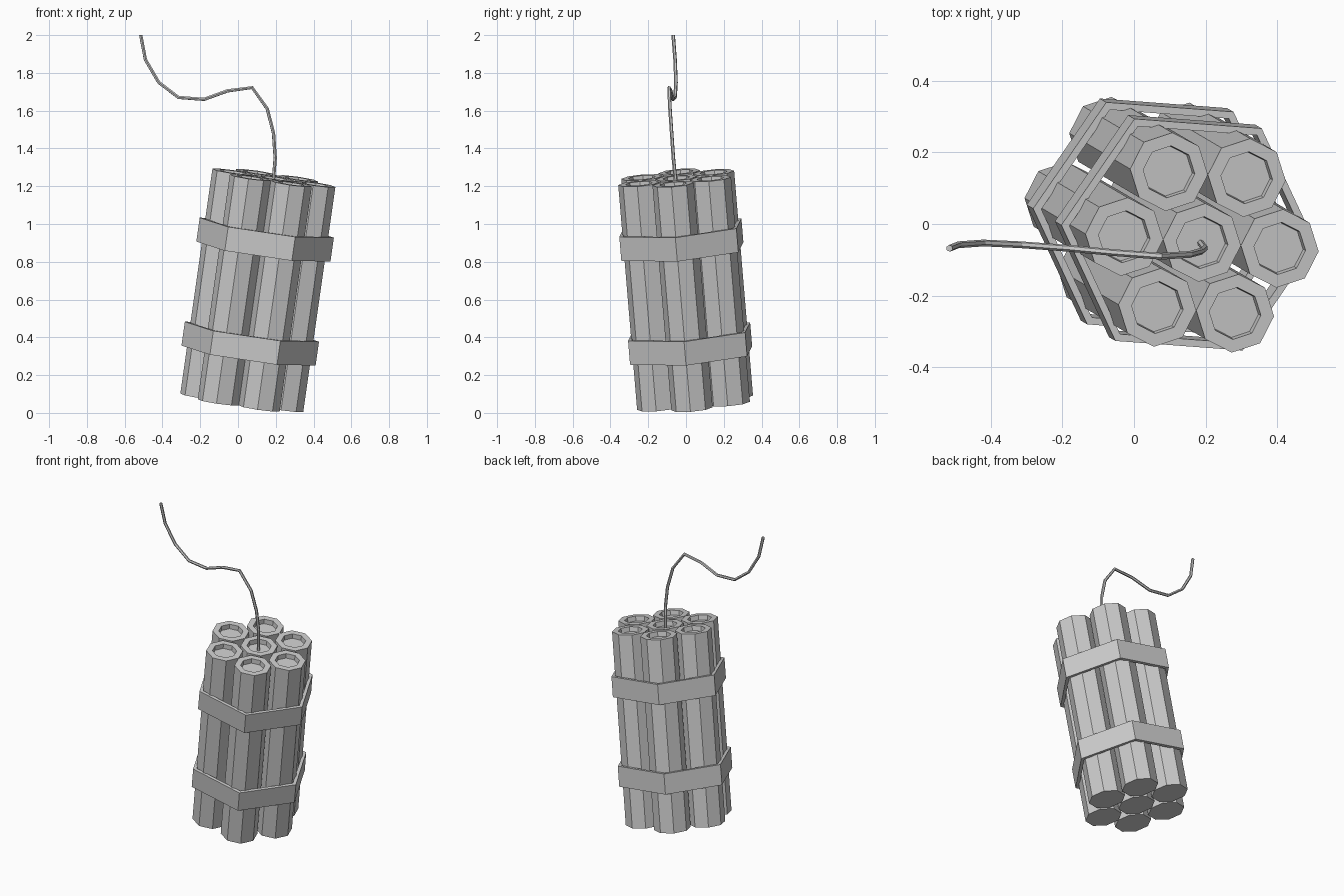
import bpy, bmesh
from math import cos, sin, radians, pi
from mathutils import Vector, Matrix

if "Cube" in bpy.data.objects:
    bpy.data.objects.remove(bpy.data.objects["Cube"])

# Leaning frame shared by the sticks and bands
axis = Vector((0.17, -0.10, 1.19))
LENGTH = axis.length
frame = (Matrix.Translation((0.02, 0.048, 0.054))
         @ Vector((0, 0, 1)).rotation_difference(axis).to_matrix().to_4x4()
         @ Matrix.Rotation(radians(-4.6), 4, 'Z'))


def lathe(name, profile, sides, centre=(0, 0), closed=False):
    """Sweep (radius, height) points round the local z axis with flat sides."""
    bm = bmesh.new()
    rings = [[bm.verts.new((centre[0] + r * cos(2 * pi * i / sides),
                            centre[1] + r * sin(2 * pi * i / sides), z))
              for i in range(sides)] for r, z in profile]
    pairs = list(zip(rings, rings[1:]))
    if closed:
        pairs.append((rings[-1], rings[0]))
    else:
        bm.faces.new(rings[0])
        bm.faces.new(rings[-1])
    for a, b in pairs:
        for i in range(sides):
            j = (i + 1) % sides
            bm.faces.new((a[i], a[j], b[j], b[i]))
    bmesh.ops.recalc_face_normals(bm, faces=bm.faces)
    mesh = bpy.data.meshes.new(name)
    bm.to_mesh(mesh)
    bm.free()
    ob = bpy.data.objects.new(name, mesh)
    ob.matrix_world = frame
    bpy.context.collection.objects.link(ob)
    return ob


# Seven octagonal sticks with a recessed top
SPACING = 0.22
centres = [(0, 0)] + [(SPACING * cos(k * pi / 3), SPACING * sin(k * pi / 3))
                      for k in range(6)]
stick = [(0.11, 0), (0.11, LENGTH), (0.073, LENGTH), (0.07, LENGTH - 0.03)]
for n, c in enumerate(centres):
    lathe(f"stick_{n + 1}", stick, 8, c)

# Two hexagonal bands
for name, s in (("lower_band", 0.317), ("upper_band", 0.875)):
    a, b = s - 0.064, s + 0.064
    lathe(name, [(0.36, a), (0.36, b), (0.337, b), (0.337, a)], 6, closed=True)

# Curling fuse
path = [(0.185, -0.052, 1.2), (0.197, -0.067, 1.35), (0.188, -0.076, 1.48),
        (0.155, -0.085, 1.61), (0.075, -0.09, 1.722), (-0.055, -0.08, 1.705),
        (-0.18, -0.068, 1.66), (-0.315, -0.058, 1.67), (-0.42, -0.053, 1.75),
        (-0.49, -0.058, 1.87), (-0.515, -0.068, 2.0)]
curve = bpy.data.curves.new("fuse", 'CURVE')
curve.dimensions = '3D'
curve.bevel_depth = 0.0095
curve.bevel_resolution = 1
curve.use_fill_caps = True
spline = curve.splines.new('POLY')
spline.points.add(len(path) - 1)
for p, co in zip(spline.points, path):
    p.co = (*co, 1)
spline.use_smooth = False
bpy.context.collection.objects.link(bpy.data.objects.new("fuse", curve))
